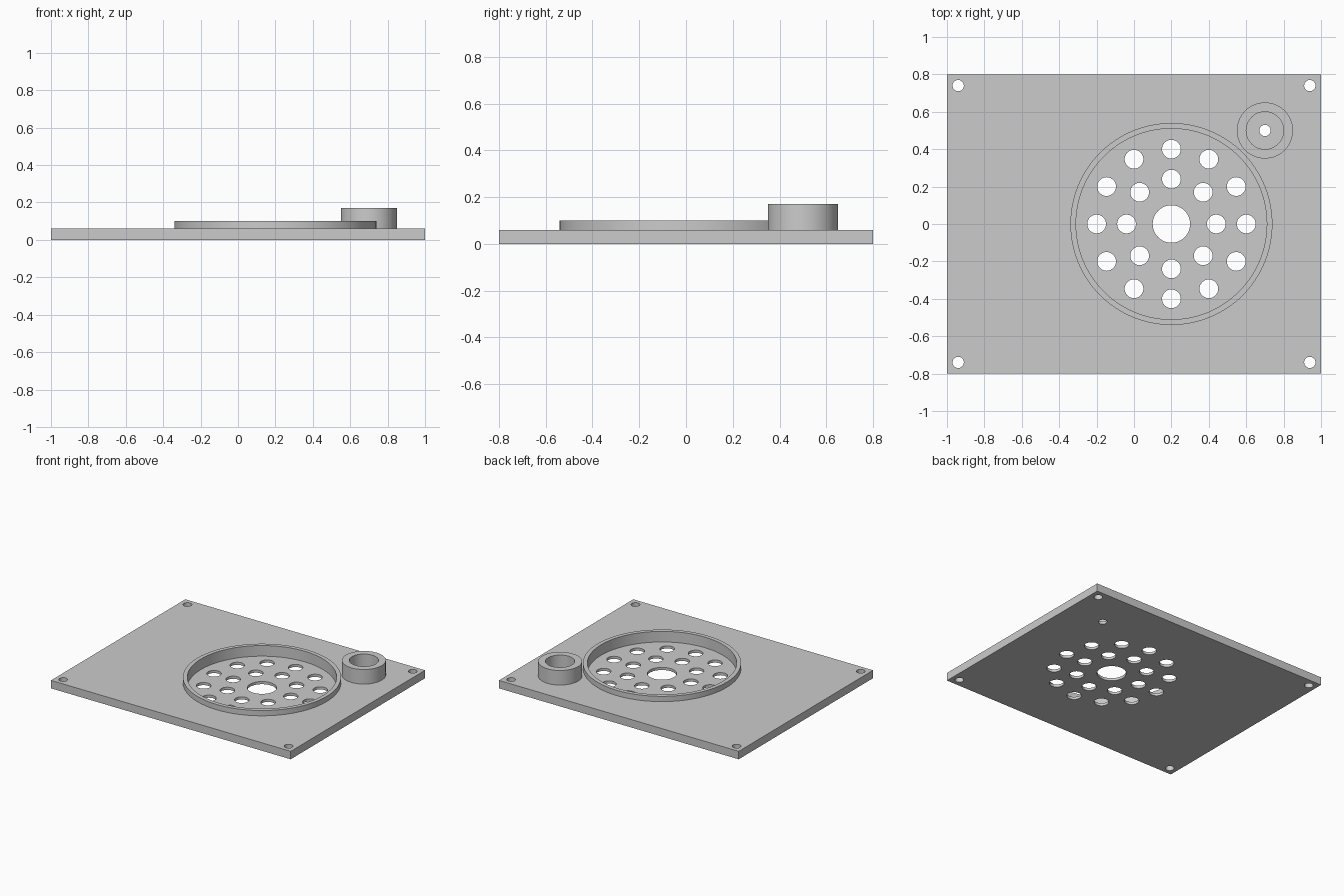
import bpy
import bmesh
from math import cos, sin, pi, radians
from mathutils import Matrix

default = bpy.data.objects.get("Cube")
if default:
    bpy.data.objects.remove(default, do_unlink=True)

PLATE = (2.0, 1.6, 0.06)
FLOOR = 0.02                 # thickness left under the pockets
GRILLE = (0.2, 0.0)
BOSS = (0.7, 0.5)

grey = bpy.data.materials.new("plain grey")
grey.use_nodes = True
grey.diffuse_color = (0.6, 0.6, 0.6, 1)
grey.node_tree.nodes["Principled BSDF"].inputs["Base Color"].default_value = grey.diffuse_color


def make_object(name, bm):
    mesh = bpy.data.meshes.new(name)
    bm.to_mesh(mesh)
    bm.free()
    mesh.materials.append(grey)
    obj = bpy.data.objects.new(name, mesh)
    bpy.context.collection.objects.link(obj)
    return obj


def cylinders(name, specs):
    """One object holding a cylinder for each (x, y, radius, bottom, top)."""
    bm = bmesh.new()
    for x, y, r, z0, z1 in specs:
        bmesh.ops.create_cone(
            bm, cap_ends=True, segments=128 if r > 0.3 else 64,
            radius1=r, radius2=r, depth=z1 - z0,
            matrix=Matrix.Translation((x, y, (z0 + z1) / 2)))
    return make_object(name, bm)


def combine(target, other, operation):
    """Apply a boolean and discard the second solid."""
    other.hide_render = True
    mod = target.modifiers.new(operation.title(), "BOOLEAN")
    mod.operation = operation
    mod.solver = "EXACT"
    mod.object = other
    bpy.context.view_layer.objects.active = target
    bpy.ops.object.modifier_apply(modifier=mod.name)
    bpy.data.objects.remove(other, do_unlink=True)


# Base plate
bm = bmesh.new()
bmesh.ops.create_cube(bm, size=1, matrix=Matrix.Translation((0, 0, PLATE[2] / 2))
                      @ Matrix.Diagonal((*PLATE, 1)))
plate = make_object("grille_plate", bm)

# Raised grille rim and round boss
combine(plate, cylinders("raised_rims", [(*GRILLE, 0.54, 0.03, 0.10),
                                         (*BOSS, 0.15, 0.03, 0.17)]), "UNION")

# Pockets inside the rim and the boss
combine(plate, cylinders("pocket_cutter", [(*GRILLE, 0.51, FLOOR, 0.3),
                                           (*BOSS, 0.10, FLOOR, 0.3)]), "DIFFERENCE")

# Grille holes, boss hole and corner screw holes
holes = [(*GRILLE, 0.10), (*BOSS, 0.03)]
for count, ring_radius in ((8, 0.24), (12, 0.40)):
    for i in range(count):
        a = 2 * pi * i / count
        holes.append((GRILLE[0] + ring_radius * cos(a),
                      GRILLE[1] + ring_radius * sin(a), 0.05))
holes += [(sx * 0.94, sy * 0.74, 0.03) for sx in (-1, 1) for sy in (-1, 1)]
combine(plate, cylinders("hole_cutter", [(*h, -0.1, 0.3) for h in holes]), "DIFFERENCE")

# Smooth round walls, crisp edges
bpy.ops.object.select_all(action="DESELECT")
plate.select_set(True)
bpy.context.view_layer.objects.active = plate
bpy.ops.object.shade_smooth_by_angle(angle=radians(30))
